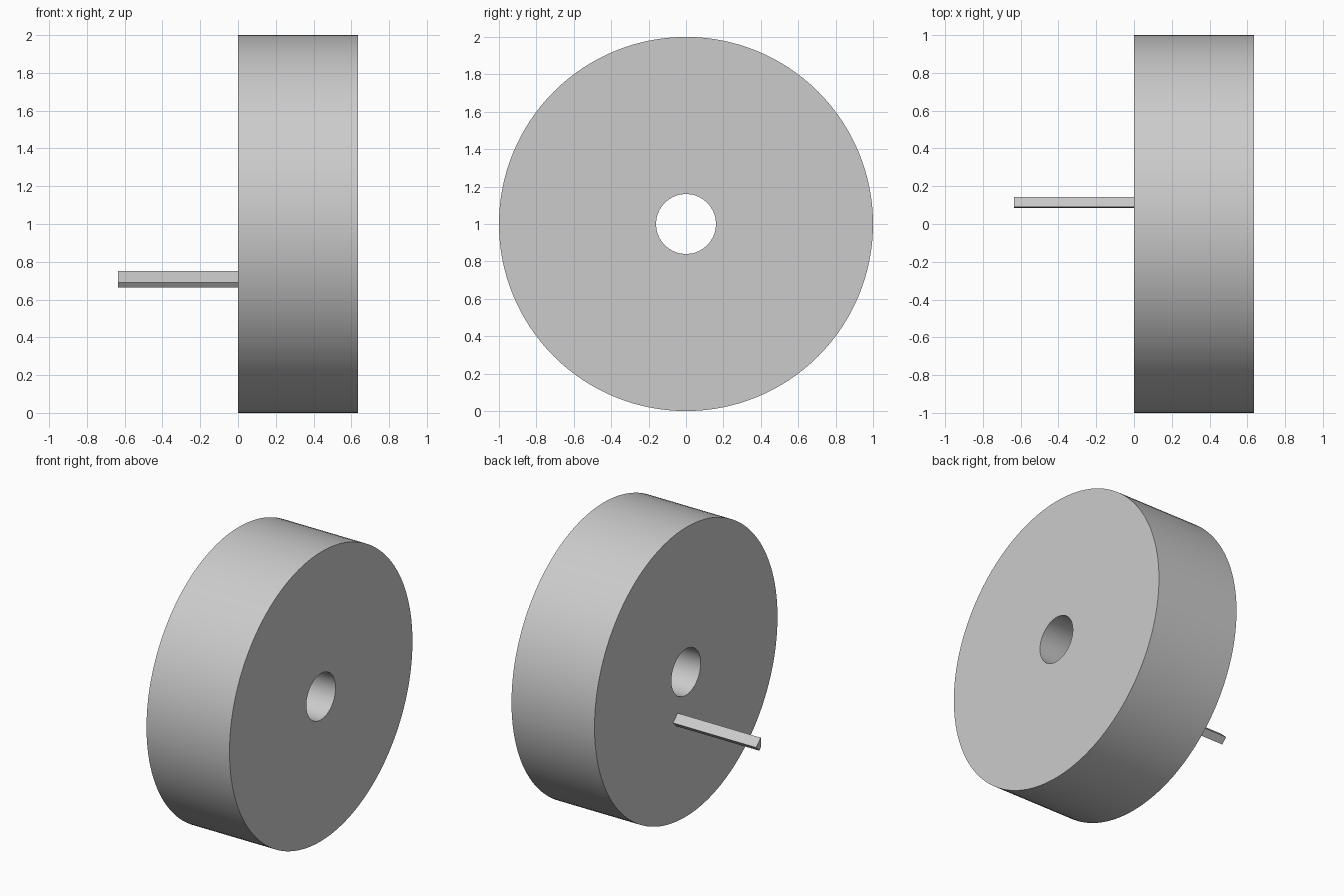
import bpy, bmesh, math

cube = bpy.data.objects.get("Cube")
if cube:
    bpy.data.objects.remove(cube, do_unlink=True)

HALF = 0.635      # half of the total width along x
SEGMENTS = 128

grey = bpy.data.materials.new("light_grey")
grey.use_nodes = True
colour = (0.6, 0.6, 0.6, 1)
grey.diffuse_color = colour
grey.node_tree.nodes["Principled BSDF"].inputs["Base Color"].default_value = colour


def finish(name, bm):
    bmesh.ops.recalc_face_normals(bm, faces=bm.faces)
    mesh = bpy.data.meshes.new(name)
    bm.to_mesh(mesh)
    bm.free()
    mesh.materials.append(grey)
    obj = bpy.data.objects.new(name, mesh)
    bpy.context.collection.objects.link(obj)
    return obj


def ring(bm, x, radius):
    angles = [math.tau * i / SEGMENTS for i in range(SEGMENTS)]
    return [bm.verts.new((x, radius * math.cos(a), 1 + radius * math.sin(a))) for a in angles]


# Thick wheel disc with a central bore: a rectangular profile swept about x
bm = bmesh.new()
profile = [(0, 0.16), (0, 1), (HALF, 1), (HALF, 0.16)]
rings = [ring(bm, x, r) for x, r in profile]
for k, first in enumerate(rings):
    second = rings[(k + 1) % len(rings)]
    for i in range(SEGMENTS):
        j = (i + 1) % SEGMENTS
        bm.faces.new((first[i], first[j], second[j], second[i]))
disc = finish("wheel_disc", bm)
bpy.ops.object.select_all(action="DESELECT")
disc.select_set(True)
bpy.context.view_layer.objects.active = disc
bpy.ops.object.shade_smooth_by_angle(angle=math.radians(30))

# Thin four-sided crank pin standing out from the disc
bm = bmesh.new()
section = [(0.09, 0.75), (0.085, 0.69), (0.104, 0.665), (0.142, 0.702)]
face = bm.faces.new([bm.verts.new((-HALF, y, z)) for y, z in section])
extruded = bmesh.ops.extrude_face_region(bm, geom=[face], use_keep_orig=True)
moved = [v for v in extruded["geom"] if isinstance(v, bmesh.types.BMVert)]
bmesh.ops.translate(bm, verts=moved, vec=(HALF, 0, 0))
finish("crank_pin", bm)
